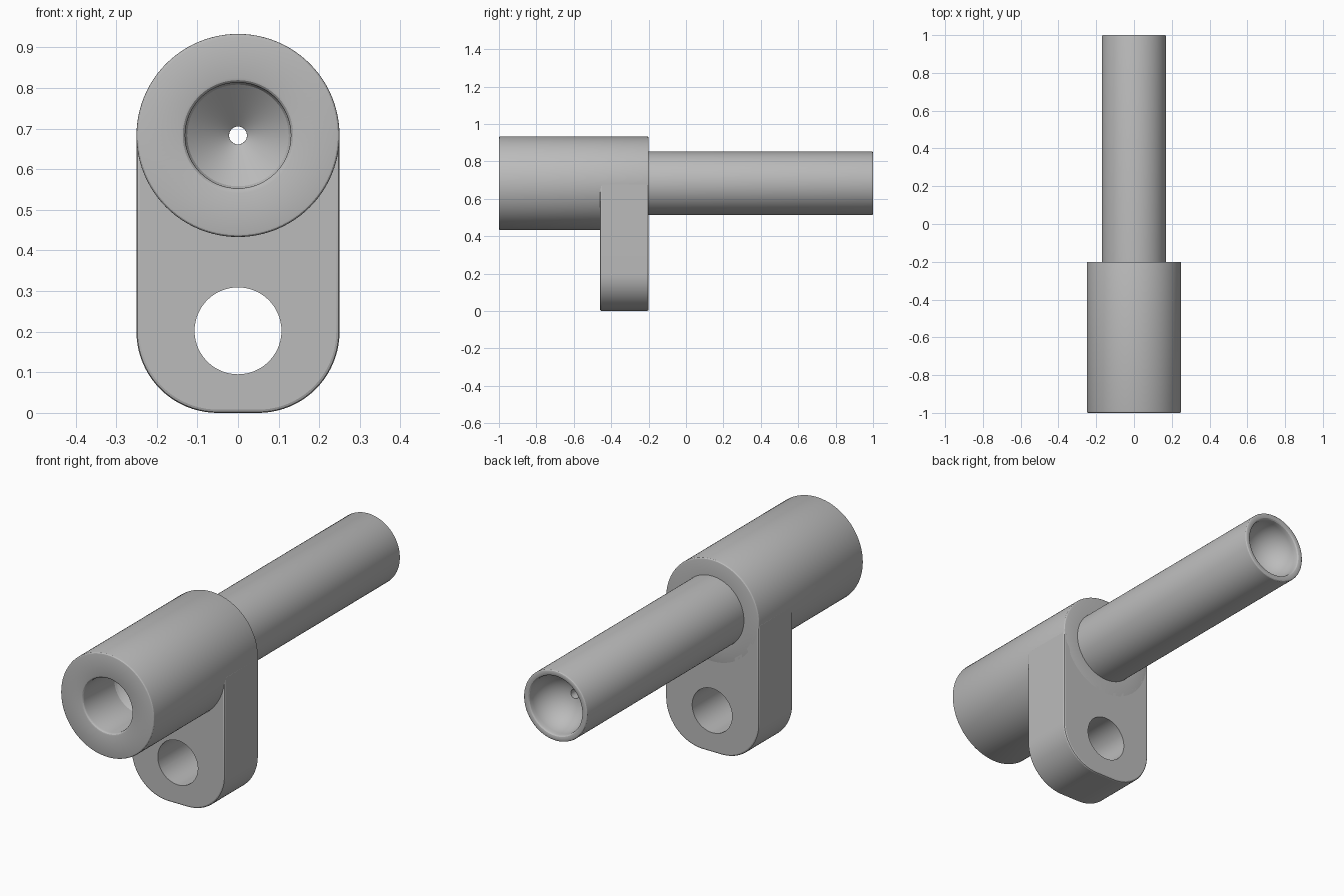
import bpy, bmesh
from math import sin, cos, pi, radians
from mathutils import Vector

cube = bpy.data.objects.get("Cube")
if cube:
    bpy.data.objects.remove(cube, do_unlink=True)

AXIS_Z = 0.683
BODY_R, ROD_R, PIN_R = 0.25, 0.17, 0.022
STEPS = 96

grey = bpy.data.materials.new("plain grey")
grey.use_nodes = True
grey.diffuse_color = (0.5, 0.5, 0.5, 1)
grey.node_tree.nodes["Principled BSDF"].inputs["Base Color"].default_value = (0.5, 0.5, 0.5, 1)


def add_object(name, bm):
    bmesh.ops.recalc_face_normals(bm, faces=bm.faces)
    mesh = bpy.data.meshes.new(name)
    bm.to_mesh(mesh)
    bm.free()
    mesh.materials.append(grey)
    obj = bpy.data.objects.new(name, mesh)
    bpy.context.collection.objects.link(obj)
    return obj


def smooth(obj):
    bpy.ops.object.select_all(action="DESELECT")
    obj.select_set(True)
    bpy.context.view_layer.objects.active = obj
    bpy.ops.object.shade_smooth_by_angle(angle=radians(20))


def arc(cx, cy, r, start, end, n):
    """Points along an arc, angles in degrees."""
    angles = [radians(start + (end - start) * i / n) for i in range(n + 1)]
    return [(cx + r * cos(a), cy + r * sin(a)) for a in angles]


def extrude_outline(name, points, y0, y1):
    bm = bmesh.new()
    face = bm.faces.new([bm.verts.new((x, y0, z)) for x, z in points])
    new = bmesh.ops.extrude_face_region(bm, geom=[face])["geom"]
    verts = [v for v in new if isinstance(v, bmesh.types.BMVert)]
    bmesh.ops.translate(bm, verts=verts, vec=(0, y1 - y0, 0))
    return add_object(name, bm)


# Stepped barrel and rod: closed (radius, y) profile spun about the axis
F = 0.008
profile = (
    arc(BODY_R - F, -1 + F, F, -90, 0, 3)        # front outer lip
    + arc(BODY_R - F, -0.2 - F, F, 0, 90, 3)     # shoulder
    + [(ROD_R, -0.2)]
    + arc(ROD_R - F, 1 - F, F, 0, 90, 3)         # rear outer lip
    + arc(0.152, 0.988, 0.012, 90, 180, 3)       # rear inner lip
    + arc(0, 0.988, 0.14, 0, -81, 14)            # rear dish
    + [(PIN_R, -0.66), (0.125, -0.75), (0.13, -0.76)]   # pin hole, cone, seat
    + arc(0.142, -0.988, 0.012, 180, 270, 3)     # front inner lip
)
bm = bmesh.new()
verts = [bm.verts.new((r, y, AXIS_Z)) for r, y in profile]
edges = [bm.edges.new((v, verts[(i + 1) % len(verts)])) for i, v in enumerate(verts)]
bmesh.ops.spin(bm, geom=verts + edges, cent=(0, 0, AXIS_Z), axis=(0, 1, 0),
               angle=2 * pi, steps=STEPS, use_duplicate=False)
bmesh.ops.remove_doubles(bm, verts=bm.verts, dist=1e-5)
barrel = add_object("barrel_and_rod", bm)
smooth(barrel)

# Hanging lug: rounded foot, with its top hollowed to wrap the barrel
C = 0.2
outline = (
    arc(-BODY_R + C, C, C, 180, 270, 20)
    + arc(BODY_R - C, C, C, 270, 360, 20)
    + [(BODY_R, AXIS_Z)]
    + arc(0, AXIS_Z, 0.22, 0, -180, 48)
    + [(-BODY_R, AXIS_Z)]
)
lug = extrude_outline("mounting_lug", outline, -0.46, -0.2)
bevel = lug.modifiers.new("edge_rounding", "BEVEL")
bevel.width = F
bevel.segments = 2
bevel.limit_method = "ANGLE"
bevel.angle_limit = radians(50)

# Bolt hole through the lug
cutter = extrude_outline("hole_cutter", arc(0, 0.202, 0.107, 0, 354, 59), -0.6, 0)
cutter.hide_render = True
cut = lug.modifiers.new("bolt_hole", "BOOLEAN")
cut.operation = "DIFFERENCE"
cut.solver = "EXACT"
cut.object = cutter
bpy.context.view_layer.objects.active = lug
for name in [m.name for m in lug.modifiers]:
    bpy.ops.object.modifier_apply(modifier=name)
bpy.data.objects.remove(cutter, do_unlink=True)
smooth(lug)
